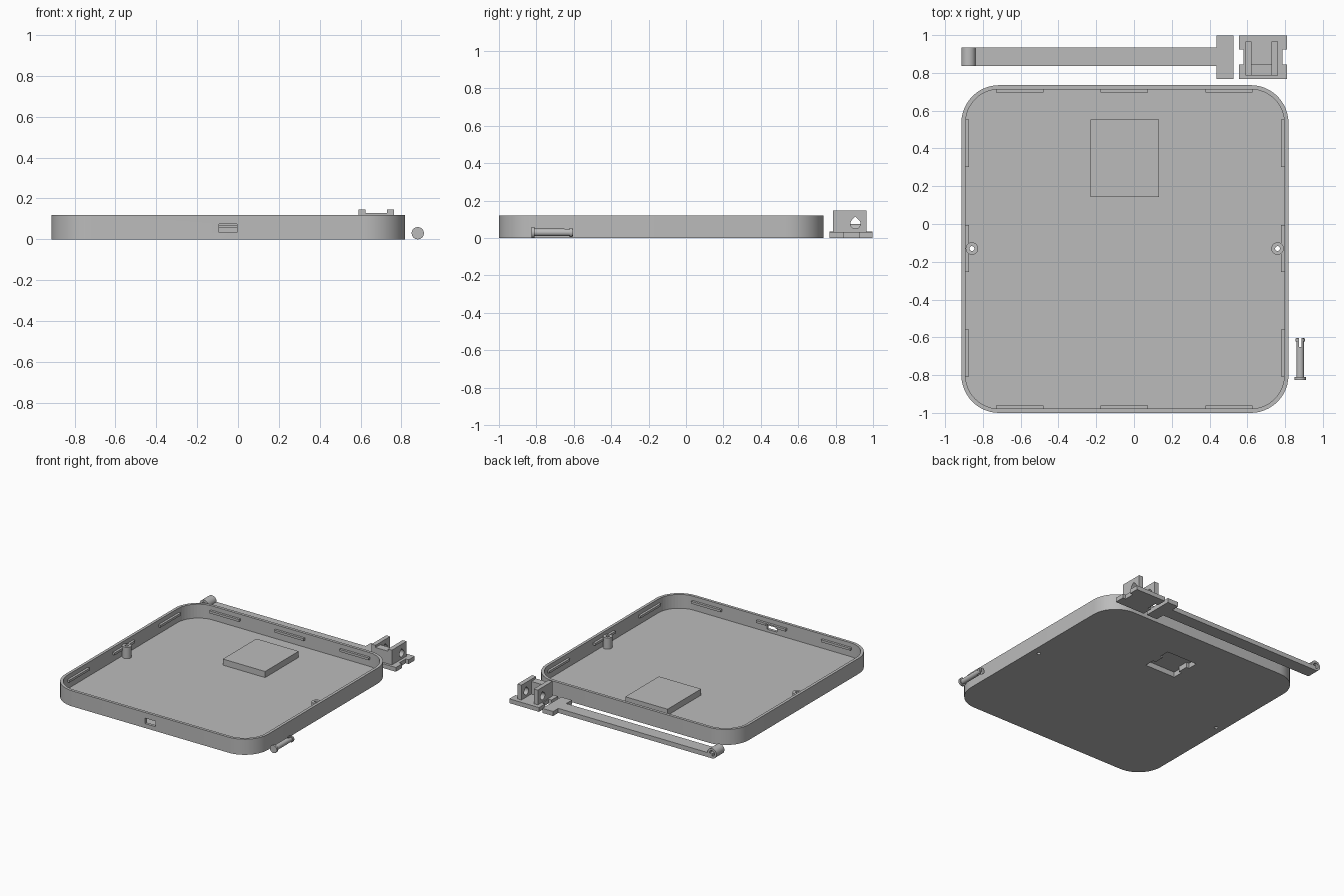
import bpy, bmesh, math

if "Cube" in bpy.data.objects:
    bpy.data.objects.remove(bpy.data.objects["Cube"])

grey = bpy.data.materials.new("plain grey")
grey.diffuse_color = (0.5, 0.5, 0.5, 1)
grey.use_nodes = True
grey.node_tree.nodes["Principled BSDF"].inputs["Base Color"].default_value = grey.diffuse_color


def prism(name, pts, a, b, axis="z"):
    """Extrude a 2D outline from a to b along an axis."""
    place = {"z": lambda u, v, w: (u, v, w),
             "x": lambda u, v, w: (w, u, v),
             "y": lambda u, v, w: (u, w, v)}[axis]
    bm = bmesh.new()
    low = [bm.verts.new(place(u, v, a)) for u, v in pts]
    top = [bm.verts.new(place(u, v, b)) for u, v in pts]
    bm.faces.new(low)
    bm.faces.new(top)
    n = len(pts)
    for i in range(n):
        j = (i + 1) % n
        bm.faces.new((low[i], low[j], top[j], top[i]))
    bmesh.ops.recalc_face_normals(bm, faces=bm.faces)
    me = bpy.data.meshes.new(name)
    bm.to_mesh(me)
    bm.free()
    me.materials.append(grey)
    ob = bpy.data.objects.new(name, me)
    bpy.context.collection.objects.link(ob)
    return ob


def rect(x0, x1, y0, y1):
    return [(x0, y0), (x1, y0), (x1, y1), (x0, y1)]


def box(name, x0, x1, y0, y1, z0, z1):
    return prism(name, rect(x0, x1, y0, y1), z0, z1)


def circle(cx, cy, r, n=32):
    return [(cx + r * math.cos(i * math.tau / n), cy + r * math.sin(i * math.tau / n)) for i in range(n)]


def round_rect(x0, x1, y0, y1, r, n=12):
    pts = []
    for k, (cx, cy) in enumerate([(x1 - r, y1 - r), (x0 + r, y1 - r), (x0 + r, y0 + r), (x1 - r, y0 + r)]):
        for i in range(n + 1):
            t = (k + i / n) * math.pi / 2
            pts.append((cx + r * math.cos(t), cy + r * math.sin(t)))
    return pts


def cut(ob, *cutters):
    for c in cutters:
        c.hide_render = True
        c.hide_viewport = True
        c.display_type = "WIRE"
        m = ob.modifiers.new("cut", "BOOLEAN")
        m.operation = "DIFFERENCE"
        m.solver = "EXACT"
        m.object = c


def smooth(ob):
    bpy.ops.object.select_all(action="DESELECT")
    ob.select_set(True)
    bpy.context.view_layer.objects.active = ob
    bpy.ops.object.shade_smooth_by_angle(angle=math.radians(30))


# Tray dimensions
X0, X1, Y0, Y1 = -0.914, 0.818, -1.0, 0.735
H, WALL, FLOOR = 0.12, 0.022, 0.013


def clip_outline(x0, x1, y0, y1, tab, n0, n1):
    """Plate outline with a notch in the middle of each side."""
    return [(x0, y0), (x1, y0), (x1, n0), (x1 - tab, n0), (x1 - tab, n1), (x1, n1),
            (x1, y1), (x0, y1), (x0, n1), (x0 + tab, n1), (x0 + tab, n0), (x0, n0)]


# Cutters for the tray
cavity = prism("cavity_cutter", round_rect(X0 + WALL, X1 - WALL, Y0 + WALL, Y1 - WALL, 0.178), FLOOR, 0.3)
port = box("port_cutter", -0.092, -0.005, -1.1, -0.9, 0.034, 0.076)
pocket = prism("pocket_cutter", clip_outline(-0.178, 0.082, 0.225, 0.465, 0.024, 0.305, 0.385), -0.05, 0.04)
BOSS = [(-0.858, -0.13), (0.76, -0.13)]
holes = [prism("screw_hole_cutter", circle(x, y, 0.013, 16), -0.05, 0.2) for x, y in BOSS]

# Tray shell
tray = prism("tray", round_rect(X0, X1, Y0, Y1, 0.2), 0, H)
smooth(tray)
cut(tray, cavity, port, pocket, *holes)

# Raised housing over the underside pocket
housing = box("pocket_housing", -0.229, 0.132, 0.142, 0.552, 0.005, 0.06)
cut(housing, pocket)

# Screw bosses
for (x, y), h in zip(BOSS, holes):
    boss = prism("screw_boss", circle(x, y, 0.033), 0.005, 0.1)
    smooth(boss)
    cut(boss, h)

# Snap ridges around the inside of the wall
RZ, OUT = (0.068, 0.086), WALL + 0.018
for cx in (-0.605, -0.052, 0.503):
    front = box("snap_ridge", cx - 0.125, cx + 0.125, Y0 + 0.01, Y0 + OUT, *RZ)
    if cx == -0.052:
        cut(front, port)
    box("snap_ridge", cx - 0.125, cx + 0.125, Y1 - OUT, Y1 - 0.01, *RZ)
for cy in (-0.683, -0.13, 0.428):
    box("snap_ridge", X0 + 0.01, X0 + OUT, cy - 0.125, cy + 0.125, *RZ)
    box("snap_ridge", X1 - OUT, X1 - 0.01, cy - 0.125, cy + 0.125, *RZ)

# Hinge arm with cross head and barrel
prism("arm", [(-0.876, 0.837), (0.436, 0.837), (0.436, 0.768), (0.528, 0.768),
              (0.528, 0.998), (0.436, 0.998), (0.436, 0.935), (-0.876, 0.935)], 0, 0.035)
barrel = prism("arm_barrel", circle(-0.876, 0.038, 0.038), 0.837, 0.935, "y")
smooth(barrel)
cut(barrel, prism("barrel_hole_cutter", circle(-0.876, 0.038, 0.021, 20), 0.8, 1.0, "y"))

# Bracket: notched plate, two uprights with teardrop holes, joining wall
prism("bracket_plate", clip_outline(0.556, 0.81, 0.768, 0.998, 0.025, 0.845, 0.924), 0, 0.033)
drop = [(0.906 + 0.027 * math.cos(t), 0.077 + 0.027 * math.sin(t))
        for t in [math.radians(135 + i * 270 / 16) for i in range(17)]] + [(0.906, 0.115)]
pin_hole = prism("pin_hole_cutter", drop, 0.5, 0.9, "x")
for x in (0.589, 0.729):
    cut(box("bracket_upright", x, x + 0.034, 0.787, 0.966, 0.02, 0.147), pin_hole)
box("bracket_wall", 0.615, 0.737, 0.787, 0.845, 0.02, 0.13)

# Hinge pin: flange, split shaft, barbed tip
PX, PZ = 0.88, 0.03
flange = prism("pin_head", circle(PX, PZ, 0.03), -0.826, -0.81, "y")
slot = box("pin_slot_cutter", PX - 0.007, PX + 0.007, -0.65, -0.5, -0.1, 0.2)
shaft = prism("pin_shaft", circle(PX, PZ, 0.02), -0.815, -0.603, "y")
barb = prism("pin_barb", circle(PX, PZ, 0.026), -0.622, -0.607, "y")
for ob in (flange, shaft, barb):
    smooth(ob)
cut(shaft, slot)
cut(barb, slot)
